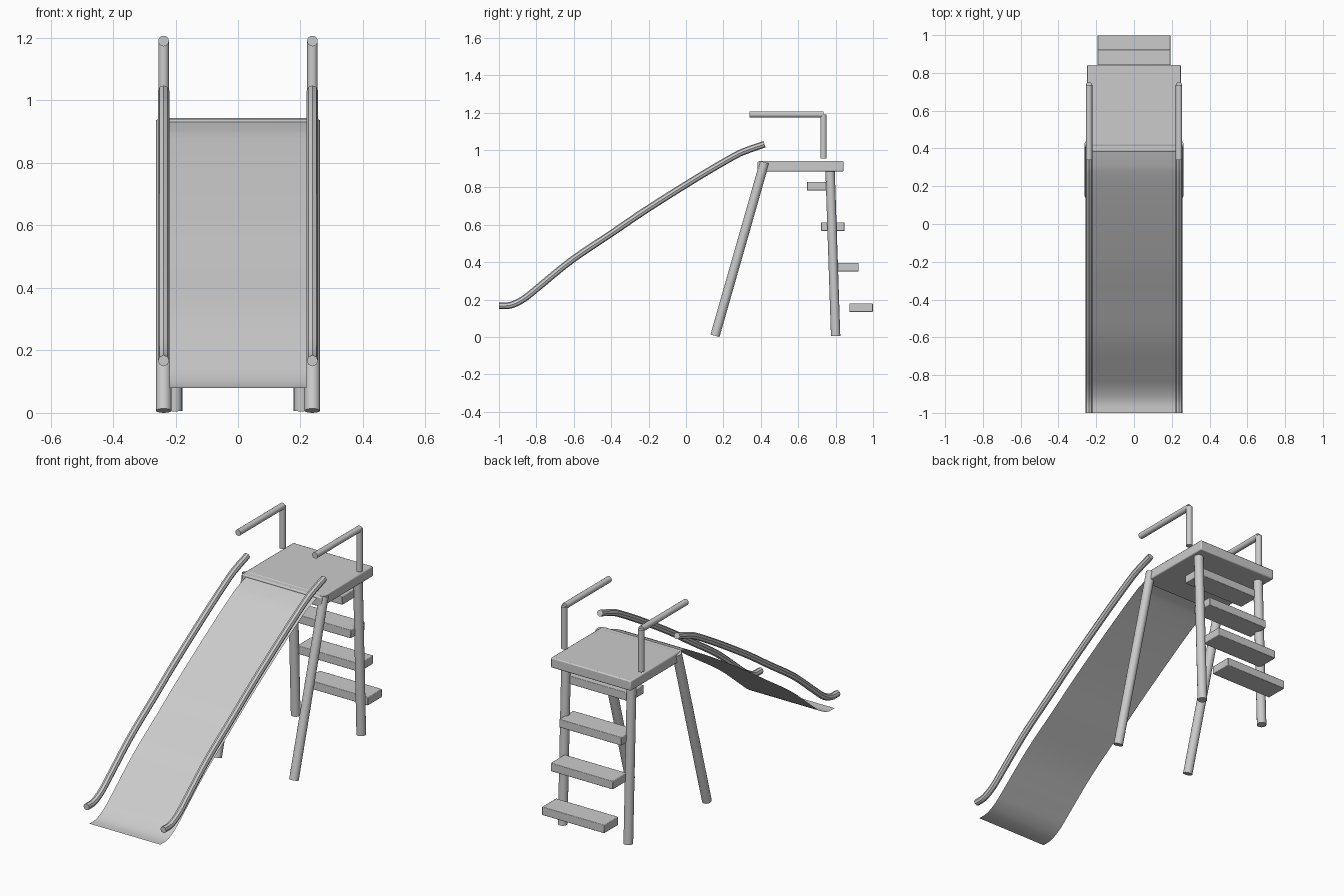
import bpy
from mathutils import Vector

if "Cube" in bpy.data.objects:
    bpy.data.objects.remove(bpy.data.objects["Cube"])


def finish(ob, smooth=True):
    bpy.ops.object.select_all(action='DESELECT')
    ob.select_set(True)
    bpy.context.view_layer.objects.active = ob
    if smooth:
        bpy.ops.object.shade_smooth_by_angle()


def tube(name, a, b, r, sides=16):
    a, b = Vector(a), Vector(b)
    bpy.ops.mesh.primitive_cylinder_add(vertices=sides, radius=r, depth=(b - a).length,
                                        location=(a + b) / 2)
    ob = bpy.context.object
    ob.name = name
    ob.rotation_mode = 'QUATERNION'
    ob.rotation_quaternion = (b - a).to_track_quat('Z', 'Y')
    finish(ob)


def box(name, center, size, bevel):
    bpy.ops.mesh.primitive_cube_add(size=1, location=center)
    ob = bpy.context.object
    ob.name = name
    ob.scale = size
    bpy.ops.object.transform_apply(location=False, rotation=False, scale=True)
    mod = ob.modifiers.new("edge", 'BEVEL')
    mod.width = bevel
    mod.segments = 2
    finish(ob)


# side profile (y, z) shared by the rails and the sliding surface
profile = [(-1.0, 0.167), (-0.936, 0.171), (-0.866, 0.205), (-0.786, 0.269),
           (-0.61, 0.412), (-0.396, 0.556), (-0.198, 0.69), (0.07, 0.858),
           (0.257, 0.967), (0.325, 0.998), (0.42, 1.031)]


def smooth_points(pts, n=4):
    # Catmull-Rom subdivision of the profile
    p = [Vector(q) for q in pts]
    p = [2 * p[0] - p[1]] + p + [2 * p[-1] - p[-2]]
    out = []
    for i in range(1, len(p) - 2):
        for k in range(n):
            t = k / n
            out.append(0.5 * (2 * p[i] + (p[i + 1] - p[i - 1]) * t
                              + (2 * p[i - 1] - 5 * p[i] + 4 * p[i + 1] - p[i + 2]) * t ** 2
                              + (3 * p[i] - p[i - 1] - 3 * p[i + 1] + p[i + 2]) * t ** 3))
    return out + [p[-2]]


path = smooth_points(profile)

# sliding surface: a thin open sheet below the rails
verts = [(x, p.x, p.y - 0.088) for p in path for x in (-0.22, 0.22)]
faces = [(2 * i, 2 * i + 1, 2 * i + 3, 2 * i + 2) for i in range(len(path) - 1)]
mesh = bpy.data.meshes.new("slide_surface")
mesh.from_pydata(verts, [], faces)
sheet = bpy.data.objects.new("slide_surface", mesh)
bpy.context.collection.objects.link(sheet)
finish(sheet)

# platform
box("platform", (0, 0.613, 0.913), (0.495, 0.46, 0.056), 0.006)

# ladder steps
for i in range(4):
    box(f"step_{i + 1}", (0, 0.936 - 0.0755 * i, 0.157 + 0.2165 * i), (0.385, 0.125, 0.046), 0.003)

for side, s in (("left", -1), ("right", 1)):
    x = 0.238 * s
    # slide rail
    cu = bpy.data.curves.new(f"slide_rail_{side}", 'CURVE')
    cu.dimensions = '3D'
    cu.bevel_depth = 0.018
    cu.bevel_resolution = 2
    cu.use_fill_caps = True
    sp = cu.splines.new('POLY')
    sp.points.add(len(path) - 1)
    for pt, p in zip(sp.points, path):
        pt.co = (x, p.x, p.y, 1)
    rail = bpy.data.objects.new(f"slide_rail_{side}", cu)
    bpy.context.collection.objects.link(rail)
    finish(rail, False)
    bpy.ops.object.convert(target='MESH')
    finish(bpy.context.object)
    # handrail
    tube(f"handrail_post_{side}", (x, 0.735, 0.955), (x, 0.735, 1.19), 0.017)
    tube(f"handrail_bar_{side}", (x, 0.34, 1.19), (x, 0.735, 1.19), 0.017)
    # legs
    tube(f"front_leg_{side}", (x, 0.155, 0.007), (x, 0.42, 0.935), 0.025)
    tube(f"back_leg_{side}", (0.203 * s, 0.80, 0.006), (0.203 * s, 0.77, 0.90), 0.025)
